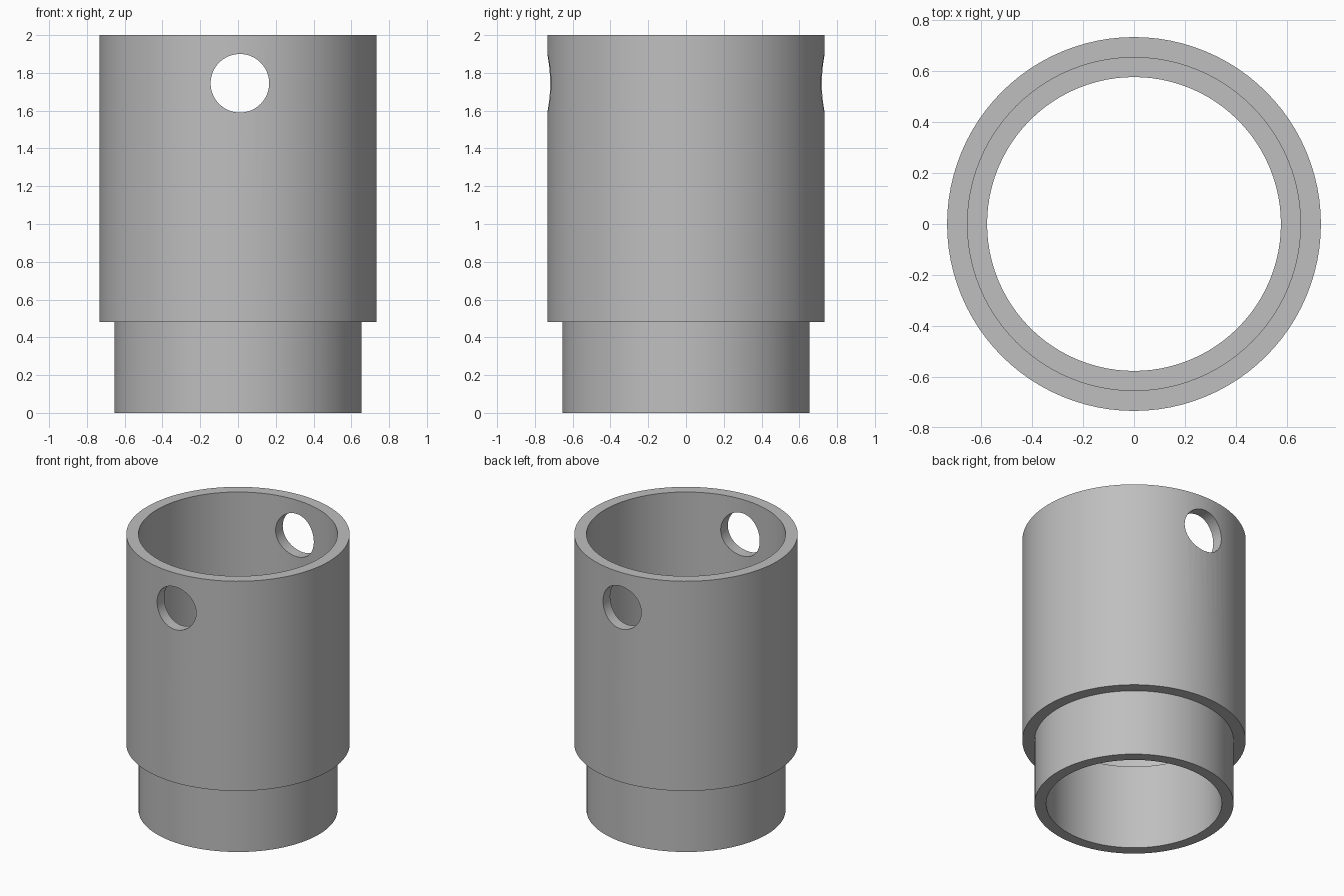
import bpy
import bmesh
import math

SEGMENTS = 96

cube = bpy.data.objects.get("Cube")
if cube:
    bpy.data.objects.remove(cube, do_unlink=True)

# Plain grey material
grey = bpy.data.materials.new("plain grey")
grey.use_nodes = True
colour = (0.52, 0.52, 0.52, 1)
grey.diffuse_color = colour
grey.node_tree.nodes["Principled BSDF"].inputs["Base Color"].default_value = colour


def lathe(name, profile, segments):
    """Spin a closed (radius, height) profile around z."""
    bm = bmesh.new()
    rings = []
    for i in range(segments):
        a = 2 * math.pi * i / segments
        rings.append([bm.verts.new((r * math.cos(a), r * math.sin(a), z))
                      for r, z in profile])
    n = len(profile)
    for i, ring in enumerate(rings):
        following = rings[(i + 1) % segments]
        for j in range(n):
            k = (j + 1) % n
            bm.faces.new((ring[j], following[j], following[k], ring[k]))
    bmesh.ops.recalc_face_normals(bm, faces=bm.faces)
    mesh = bpy.data.meshes.new(name)
    bm.to_mesh(mesh)
    bm.free()
    obj = bpy.data.objects.new(name, mesh)
    bpy.context.collection.objects.link(obj)
    mesh.materials.append(grey)
    return obj


# Stepped sleeve: narrow spigot below, wide socket above, ledge inside
outer, middle, inner = 0.734, 0.654, 0.577
shoulder, ledge, top = 0.48, 0.615, 2.0
sleeve = lathe("stepped_sleeve", [
    (inner, 0), (middle, 0), (middle, shoulder), (outer, shoulder),
    (outer, top), (middle, top), (middle, ledge), (inner, ledge),
], SEGMENTS)

# Cross hole through the front and back walls
bpy.ops.mesh.primitive_cylinder_add(
    vertices=64, radius=0.155, depth=2, location=(0.01, 0, 1.745),
    rotation=(math.pi / 2, 0, 0))
cutter = bpy.context.object
cutter.name = "cross_hole_cutter"
cutter.hide_render = True
cutter.data.materials.append(grey)

cut = sleeve.modifiers.new("cross_hole", "BOOLEAN")
cut.operation = "DIFFERENCE"
cut.solver = "EXACT"
cut.object = cutter

bpy.ops.object.select_all(action="DESELECT")
sleeve.select_set(True)
bpy.context.view_layer.objects.active = sleeve
bpy.ops.object.modifier_apply(modifier=cut.name)
bpy.data.objects.remove(cutter, do_unlink=True)

# Smooth round walls with crisp rims
bpy.ops.object.shade_smooth_by_angle(angle=math.radians(30))
